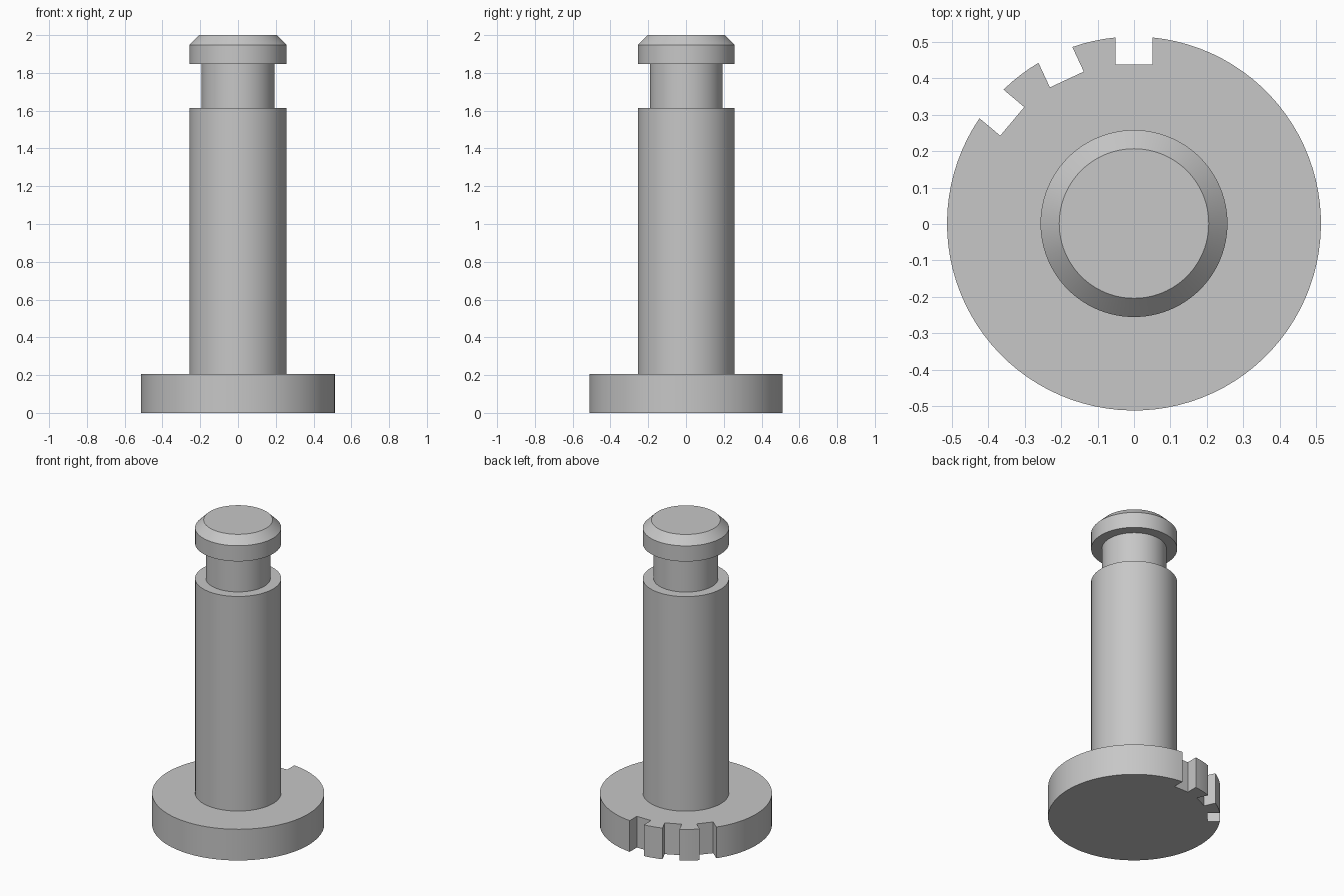
import bpy, bmesh
from math import sin, cos, asin, radians, tau

if "Cube" in bpy.data.objects:
    bpy.data.objects.remove(bpy.data.objects["Cube"], do_unlink=True)

U = 2 / 39          # design unit: the pin is 39 units tall
CENTRE_Y = 0.0013   # notches shorten the back slightly
SIDES = 96

steel = bpy.data.materials.new("grey_steel")
steel.use_nodes = True
steel.diffuse_color = (0.57, 0.57, 0.57, 1)
steel.node_tree.nodes["Principled BSDF"].inputs["Base Color"].default_value = (0.57, 0.57, 0.57, 1)


def finish(name, bm):
    bmesh.ops.recalc_face_normals(bm, faces=bm.faces)
    mesh = bpy.data.meshes.new(name)
    bm.to_mesh(mesh)
    bm.free()
    mesh.materials.append(steel)
    obj = bpy.data.objects.new(name, mesh)
    obj.location.y = CENTRE_Y
    bpy.context.collection.objects.link(obj)
    bpy.ops.object.select_all(action='DESELECT')
    obj.select_set(True)
    bpy.context.view_layer.objects.active = obj
    bpy.ops.object.shade_smooth_by_angle(angle=radians(30))
    return obj


def lathe(name, profile):
    """Stack rings of (radius, height), bridge them and cap both ends."""
    bm = bmesh.new()
    rings = [[bm.verts.new((r * U * cos(tau * i / SIDES), r * U * sin(tau * i / SIDES), z * U))
              for i in range(SIDES)] for r, z in profile]
    for low, high in zip(rings, rings[1:]):
        for i in range(SIDES):
            j = (i + 1) % SIDES
            bm.faces.new((low[i], low[j], high[j], high[i]))
    bm.faces.new(rings[0])
    bm.faces.new(rings[-1])
    return finish(name, bm)


def notched_disc(name, radius, height, notches, half_width, floor):
    """Extrude a disc outline with square notches at angles measured from +y."""
    bm = bmesh.new()
    half = asin(half_width / radius)
    outline = []
    for k, a in enumerate(notches):
        # notch corners, outer to floor to outer
        for side, depth in ((-1, radius * cos(half)), (-1, floor), (1, floor), (1, radius * cos(half))):
            x, y = -side * half_width, depth
            outline.append((x * cos(a) - y * sin(a), x * sin(a) + y * cos(a)))
        # rim arc to the next notch
        start = a + half
        end = (notches[k + 1] if k + 1 < len(notches) else notches[0] + tau) - half
        steps = max(2, round((end - start) / tau * SIDES))
        for i in range(1, steps):
            t = start + (end - start) * i / steps
            outline.append((-radius * sin(t), radius * cos(t)))
    base = bm.faces.new([bm.verts.new((x * U, y * U, 0)) for x, y in outline])
    top = bmesh.ops.extrude_face_region(bm, geom=[base], use_keep_orig=True)["geom"]
    bmesh.ops.translate(bm, vec=(0, 0, height * U),
                        verts=[v for v in top if isinstance(v, bmesh.types.BMVert)])
    return finish(name, bm)


# Base flange with three locating notches
notched_disc("base_flange", 10, 4, [radians(d) for d in (0, 25, 50)], 1, 8.5)

# Shaft, retaining groove and chamfered head
lathe("pin_shaft", [(5, 3.5), (5, 31.5), (3.75, 31.5), (3.75, 36), (5, 36), (5, 38), (4, 39)])
